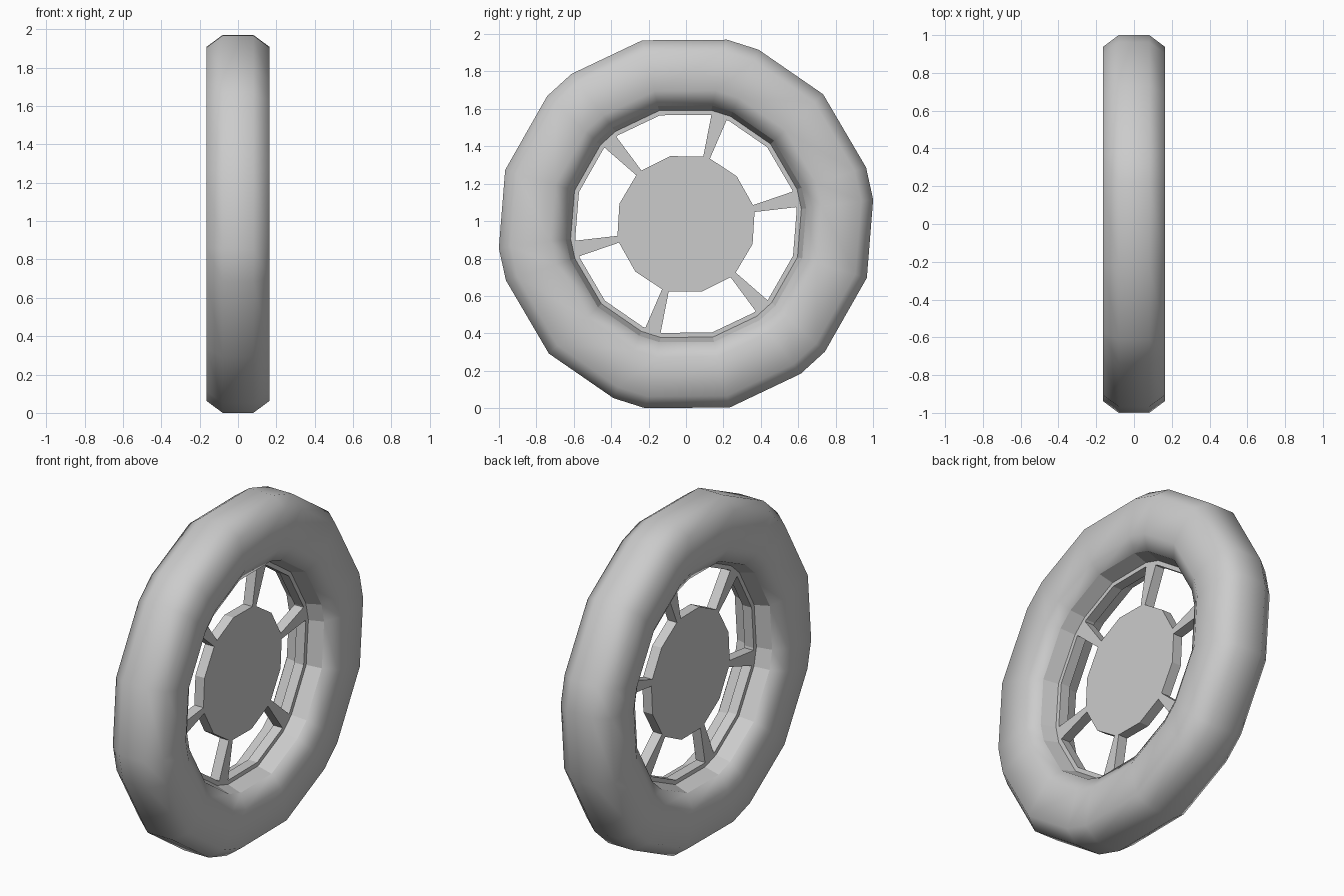
import bpy, bmesh
from math import radians, cos, sin

if "Cube" in bpy.data.objects:
    bpy.data.objects.remove(bpy.data.objects["Cube"])

CZ = 0.985                      # wheel centre height
N = 6                           # spokes
# uneven 18-sided outline: each sector has a spoke pair and one middle corner
ANGLES = [radians(60 * k + a) for k in range(N) for a in (7.4, 17.4, 43.4)]


def point(x, r, a):
    return (x, r * cos(a), CZ + r * sin(a))


def make(name, build, smooth=None):
    bm = bmesh.new()
    build(bm)
    bmesh.ops.recalc_face_normals(bm, faces=bm.faces)
    me = bpy.data.meshes.new(name)
    bm.to_mesh(me)
    bm.free()
    ob = bpy.data.objects.new(name, me)
    bpy.context.collection.objects.link(ob)
    if smooth:
        bpy.context.view_layer.objects.active = ob
        ob.select_set(True)
        bpy.ops.object.shade_smooth_by_angle(angle=radians(smooth))
        ob.select_set(False)
    return ob


def lathe(profile):
    # sweep a closed (x, radius) profile round the axle
    def build(bm):
        rings = [[bm.verts.new(point(x, r, a)) for x, r in profile] for a in ANGLES]
        n = len(profile)
        for i, ring in enumerate(rings):
            nxt = rings[(i + 1) % len(rings)]
            for j in range(n):
                k = (j + 1) % n
                bm.faces.new((ring[j], ring[k], nxt[k], nxt[j]))
    return build


def prism(polar, h):
    # flat plate of (radius, angle) corners, thickness 2h along x
    def build(bm):
        a = [bm.verts.new(point(-h, r, t)) for r, t in polar]
        b = [bm.verts.new(point(h, r, t)) for r, t in polar]
        bm.faces.new(a)
        bm.faces.new(b)
        for i in range(len(a)):
            j = (i + 1) % len(a)
            bm.faces.new((a[i], a[j], b[j], b[i]))
    return build


def mirrored(half):
    return half + [(-x, r) for x, r in reversed(half)]


# tyre with chamfered tread and inner lip
make("tyre", lathe(mirrored([(0.08, 1.009), (0.165, 0.945), (0.165, 0.73), (0.115, 0.648)])), 60)

# stepped rim inside the tyre
H = 0.03
make("rim", lathe(mirrored([(0.115, 0.648), (H + 0.01, 0.625), (H, 0.622), (H, 0.597)])))

# hub plate
hub = [(0.372, radians(60 * k + a)) for k in range(N) for a in (9.9, 15.6, 43.2)]
make("hub", prism(hub, H))

# tapered spokes
for k in range(N):
    t = 60 * k
    make(f"spoke_{k + 1}", prism([(0.37, radians(t + 9.9)), (0.605, radians(t + 8.6)),
                                  (0.605, radians(t + 16.9)), (0.37, radians(t + 15.6))], H))
